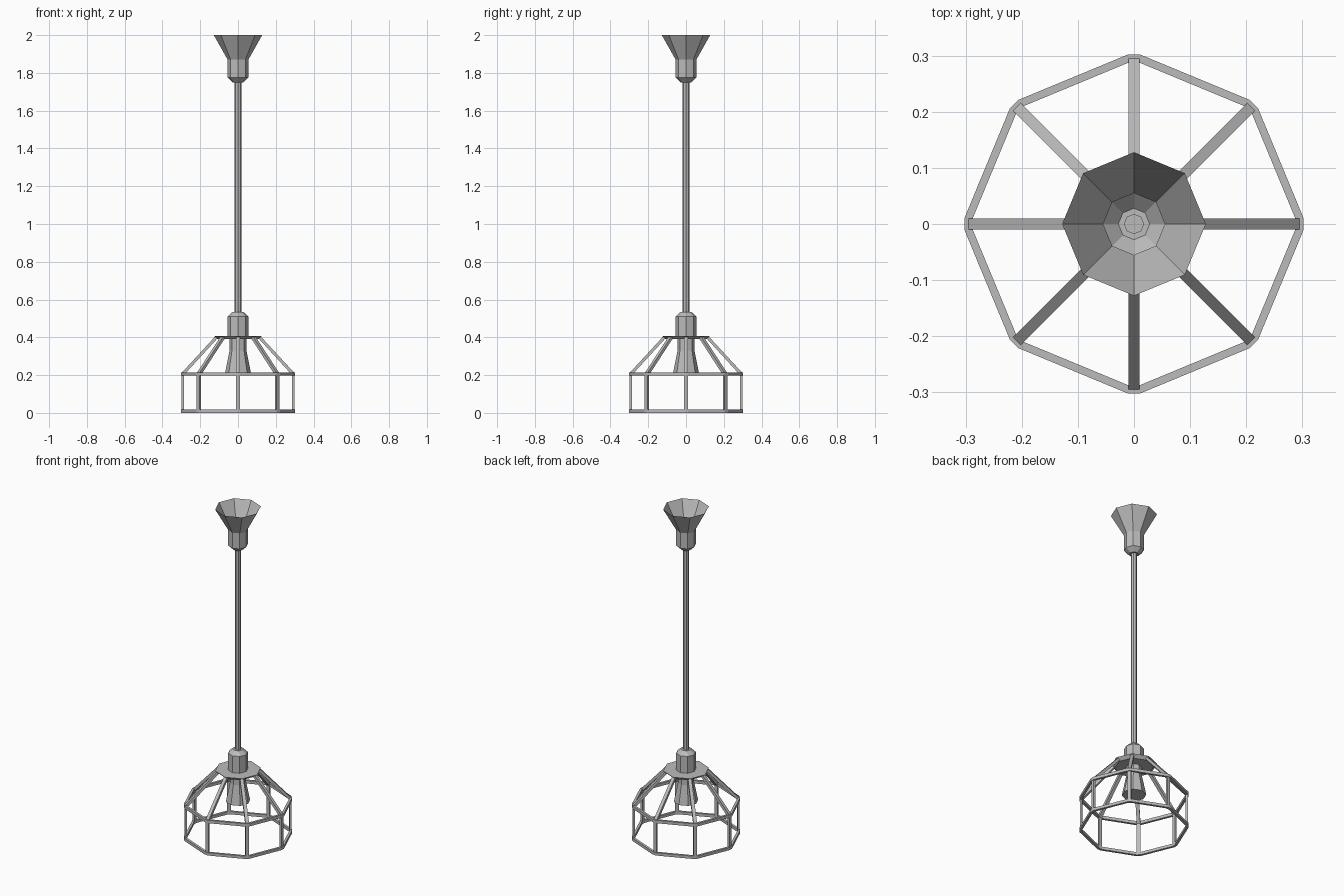
import bpy, bmesh
from math import sin, cos, pi
from mathutils import Vector

if "Cube" in bpy.data.objects:
    bpy.data.objects.remove(bpy.data.objects["Cube"])

grey = bpy.data.materials.new("grey_metal")
grey.use_nodes = True
COLOUR = (0.5, 0.5, 0.5, 1)
grey.diffuse_color = COLOUR
grey.node_tree.nodes["Principled BSDF"].inputs["Base Color"].default_value = COLOUR
SIDES = 8


def finish(name, bm, normals=True):
    if normals:
        bmesh.ops.recalc_face_normals(bm, faces=bm.faces)
    mesh = bpy.data.meshes.new(name)
    bm.to_mesh(mesh)
    bm.free()
    mesh.materials.append(grey)
    obj = bpy.data.objects.new(name, mesh)
    bpy.context.collection.objects.link(obj)
    return obj


def lathe(name, profile, cap_start=True, cap_end=True):
    """Eight-sided turned part from (radius, height) pairs."""
    bm = bmesh.new()
    rings = [[bm.verts.new((r * cos(2 * pi * i / SIDES), r * sin(2 * pi * i / SIDES), z))
              for i in range(SIDES)] for r, z in profile]
    for a, b in zip(rings, rings[1:]):
        for i in range(SIDES):
            j = (i + 1) % SIDES
            bm.faces.new((a[i], a[j], b[j], b[i]))
    if cap_start:
        bm.faces.new(rings[0][::-1])
    if cap_end:
        bm.faces.new(rings[-1])
    return finish(name, bm, cap_start and cap_end)


def radial_point(angle, r, side, z):
    out = Vector((cos(angle), sin(angle), 0))
    across = Vector((-sin(angle), cos(angle), 0))
    return out * r + across * side + Vector((0, 0, z))


def cage_ring(name, z0, z1, outer=0.302, inner=0.287, half=0.011):
    """Square-section octagonal hoop with blunted corners."""
    bm = bmesh.new()
    loops = []
    for i in range(SIDES):
        for s in (-half, half):
            loops.append([bm.verts.new(radial_point(2 * pi * i / SIDES, r, s, z))
                          for r, z in ((outer, z0), (outer, z1), (inner, z1), (inner, z0))])
    for k, a in enumerate(loops):
        b = loops[(k + 1) % len(loops)]
        for m in range(4):
            n = (m + 1) % 4
            bm.faces.new((a[m], b[m], b[n], a[n]))
    return finish(name, bm)


def cage_bars(name, section, half):
    """Eight bars, each a radial (radius, height) outline given a width."""
    bm = bmesh.new()
    for i in range(SIDES):
        sides = [[bm.verts.new(radial_point(2 * pi * i / SIDES, r, s, z)) for r, z in section]
                 for s in (-half, half)]
        bm.faces.new(sides[0])
        bm.faces.new(sides[1][::-1])
        for m in range(len(section)):
            n = (m + 1) % len(section)
            bm.faces.new((sides[0][m], sides[1][m], sides[1][n], sides[0][n]))
    return finish(name, bm)


# Ceiling cup, open at the top
lathe("ceiling_cup", [(0.028, 1.75), (0.055, 1.775), (0.055, 1.87), (0.128, 2.0)], cap_end=False)
# Hanging rod
lathe("hanging_rod", [(0.018, 0.52), (0.018, 1.76)])
# Collar on top of the shade plate
lathe("lower_collar", [(0.055, 0.405), (0.055, 0.51), (0.03, 0.533)])
# Plate that carries the cage
lathe("shade_plate", [(0.108, 0.39), (0.128, 0.408)])
# Flared lamp socket
lathe("lamp_socket", [(0.068, 0.215), (0.045, 0.33), (0.045, 0.395)])

# Wire cage
cage_ring("bottom_ring", 0.0, 0.017)
cage_ring("middle_ring", 0.197, 0.215)
cage_bars("upright_bars", [(0.287, 0.01), (0.299, 0.01), (0.299, 0.205), (0.287, 0.205)], 0.01)
cage_bars("sloping_bars", [(0.287, 0.2), (0.3, 0.21), (0.122, 0.403), (0.108, 0.395)], 0.01)
